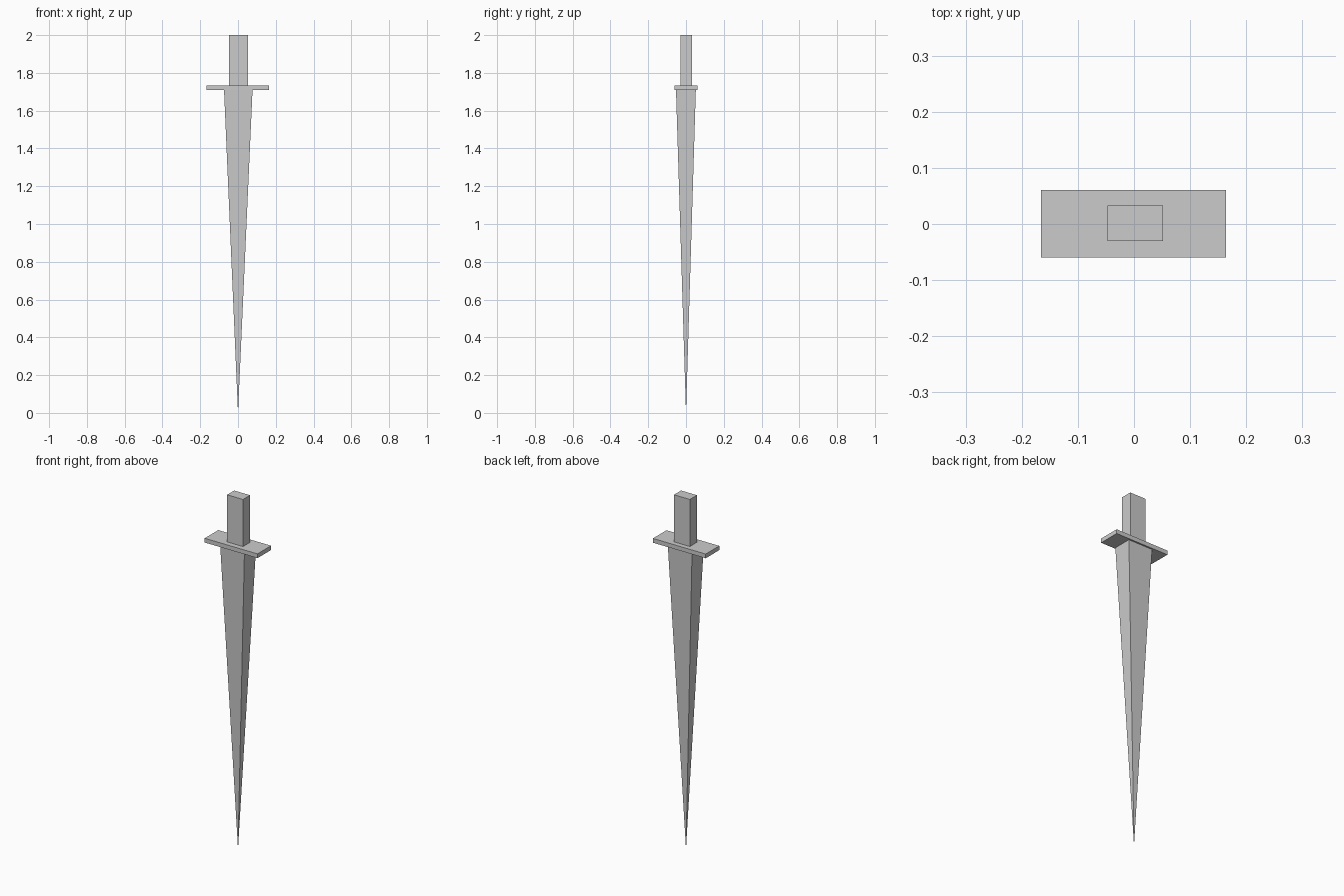
import bpy, bmesh

if "Cube" in bpy.data.objects:
    bpy.data.objects.remove(bpy.data.objects["Cube"])


def rect(bm, x0, x1, y0, y1, z):
    return [bm.verts.new((x, y, z)) for x, y in ((x0, y0), (x1, y0), (x1, y1), (x0, y1))]


def finish(bm, name):
    bmesh.ops.recalc_face_normals(bm, faces=bm.faces)
    mesh = bpy.data.meshes.new(name)
    bm.to_mesh(mesh)
    bm.free()
    bpy.context.collection.objects.link(bpy.data.objects.new(name, mesh))


def box(name, x0, x1, y0, y1, z0, z1):
    bm = bmesh.new()
    low = rect(bm, x0, x1, y0, y1, z0)
    high = rect(bm, x0, x1, y0, y1, z1)
    bm.faces.new(low)
    bm.faces.new(high)
    for i in range(4):
        j = (i + 1) % 4
        bm.faces.new((low[i], low[j], high[j], high[i]))
    finish(bm, name)


def spike(name, x0, x1, y0, y1, z, tip):
    bm = bmesh.new()
    base = rect(bm, x0, x1, y0, y1, z)
    point = bm.verts.new(tip)
    bm.faces.new(base)
    for i in range(4):
        bm.faces.new((base[i], base[(i + 1) % 4], point))
    finish(bm, name)


# Four-sided blade tapering down to a point
spike("blade", -0.074, 0.077, -0.053, 0.052, 1.711, (0, 0, 0))

# Flat crossguard
box("crossguard", -0.166, 0.164, -0.06, 0.061, 1.71, 1.734)

# Rectangular grip
box("grip", -0.047, 0.052, -0.03, 0.033, 1.733, 2.0)
